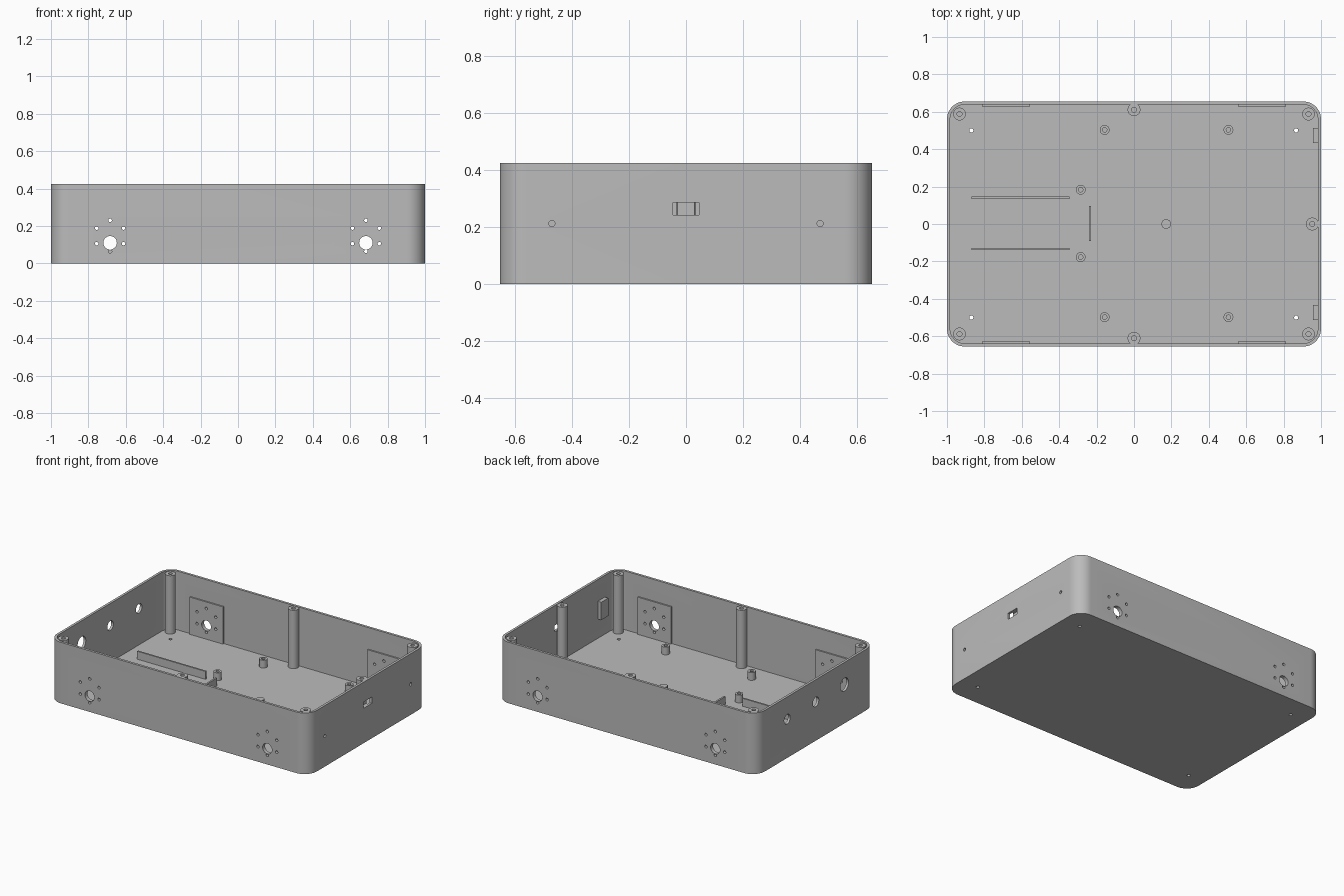
import bpy, bmesh, math
from mathutils import Matrix, Vector

if "Cube" in bpy.data.objects:
    bpy.data.objects.remove(bpy.data.objects["Cube"], do_unlink=True)

# Main sizes
HX, HY, H = 1.0, 0.655, 0.425
WALL, FLOOR, CORNER = 0.017, 0.016, 0.095
MOTOR_X, MOTOR_Z = 0.684, 0.147
BASE = FLOOR - 0.004          # inner parts sink slightly into the floor

grey = bpy.data.materials.new("plain grey")
grey.use_nodes = True
grey.diffuse_color = (0.5, 0.5, 0.5, 1)
grey.node_tree.nodes["Principled BSDF"].inputs["Base Color"].default_value = (0.5, 0.5, 0.5, 1)


def finish(name, bm):
    bmesh.ops.recalc_face_normals(bm, faces=bm.faces)
    me = bpy.data.meshes.new(name)
    bm.to_mesh(me)
    bm.free()
    me.materials.append(grey)
    ob = bpy.data.objects.new(name, me)
    bpy.context.collection.objects.link(ob)
    return ob


def add_box(bm, x0, x1, y0, y1, z0, z1):
    size = Matrix.Diagonal((x1 - x0, y1 - y0, z1 - z0, 1))
    mid = Matrix.Translation(((x0 + x1) / 2, (y0 + y1) / 2, (z0 + z1) / 2))
    bmesh.ops.create_cube(bm, size=1, matrix=mid @ size)


def add_cylinder(bm, centre, r, length, axis="Z", sides=32):
    turn = {"X": Matrix.Rotation(math.pi / 2, 4, "Y"),
            "Y": Matrix.Rotation(math.pi / 2, 4, "X"), "Z": Matrix()}[axis]
    bmesh.ops.create_cone(bm, cap_ends=True, segments=sides, radius1=r, radius2=r,
                          depth=length, matrix=Matrix.Translation(centre) @ turn)


def box(name, *limits):
    bm = bmesh.new()
    add_box(bm, *limits)
    return finish(name, bm)


def rounded_block(name, hx, hy, r, z0, z1, steps=12):
    bm = bmesh.new()
    verts = []
    for q, (sx, sy) in enumerate([(1, 1), (-1, 1), (-1, -1), (1, -1)]):
        for i in range(steps + 1):
            a = (q + i / steps) * math.pi / 2
            verts.append(bm.verts.new((sx * (hx - r) + r * math.cos(a),
                                       sy * (hy - r) + r * math.sin(a), z0)))
    face = bm.faces.new(verts)
    top = bmesh.ops.extrude_face_region(bm, geom=[face])["geom"]
    bmesh.ops.translate(bm, vec=(0, 0, z1 - z0),
                        verts=[v for v in top if isinstance(v, bmesh.types.BMVert)])
    return finish(name, bm)


def bored_post(name, x, y, r, bore, z1, depth, sides=32):
    # Upright post with a blind screw hole in its top
    bm = bmesh.new()
    rings = []
    for rad, z in [(r, BASE), (r, z1), (bore, z1), (bore, z1 - depth)]:
        rings.append([bm.verts.new((x + rad * math.cos(2 * math.pi * i / sides),
                                    y + rad * math.sin(2 * math.pi * i / sides), z))
                      for i in range(sides)])
    for a, b in zip(rings, rings[1:]):
        for i in range(sides):
            j = (i + 1) % sides
            bm.faces.new((a[i], a[j], b[j], b[i]))
    bm.faces.new(rings[0])
    bm.faces.new(rings[-1])
    return finish(name, bm)


def cut(ob, cutter):
    mod = ob.modifiers.new("cut", "BOOLEAN")
    mod.operation, mod.solver, mod.object = "DIFFERENCE", "EXACT", cutter
    bpy.context.view_layer.update()
    deps = bpy.context.evaluated_depsgraph_get()
    me = bpy.data.meshes.new_from_object(ob.evaluated_get(deps))
    ob.modifiers.clear()
    ob.data = me


parts = []

# Open tray
tray = rounded_block("tray", HX, HY, CORNER, 0, H)
cavity = rounded_block("cavity_cutter", HX - WALL, HY - WALL, CORNER - WALL, FLOOR, H + 0.1)
cut(tray, cavity)
parts.append(tray)

# Motor mounting plates inside the long walls
motor_plates = []
for sx, side in ((-1, "right"), (1, "left")):
    for sy, end in ((-1, "front"), (1, "back")):
        xs = sorted((sx * 0.556, sx * 0.812))
        ys = sorted((sy * 0.628, sy * 0.645))
        motor_plates.append(box(f"motor_plate_{end}_{side}", *xs, *ys, BASE, 0.275))
parts += motor_plates

# Motor shaft holes, each with a ring of six screw holes
bm = bmesh.new()
for sx in (-1, 1):
    for sy in (-1, 1):
        x, y = sx * MOTOR_X, sy * 0.65
        add_cylinder(bm, (x, y, 0.11), 0.036, 0.1, "Y")
        for i in range(6):
            a = math.radians(90 + 60 * i)
            add_cylinder(bm, (x + 0.083 * math.cos(a), y, MOTOR_Z + 0.083 * math.sin(a)),
                         0.0095, 0.1, "Y", 16)
motor_cutter = finish("motor_hole_cutter", bm)
for ob in [tray] + motor_plates:
    cut(ob, motor_cutter)

# Slot, end wall holes and floor holes
bm = bmesh.new()
add_box(bm, 0.97, 1.05, -0.045, 0.045, 0.243, 0.287)
for y, r in ((-0.315, 0.045), (0, 0.033), (0.315, 0.033)):
    add_cylinder(bm, (-1, y, 0.27), r, 0.1, "X")
for sy in (-1, 1):
    add_cylinder(bm, (1.01, sy * 0.472, 0.212), 0.011, 0.08, "X", 16)
    for x in (-0.87, 0.867):
        add_cylinder(bm, (x, sy * 0.5, 0), 0.011, 0.1, "Z", 16)
wall_cutter = finish("wall_hole_cutter", bm)
cut(tray, wall_cutter)

# Lid screw posts: four corners, two long sides, one end
for sx, side in ((-1, "right"), (1, "left")):
    for sy, end in ((-1, "front"), (1, "back")):
        parts.append(bored_post(f"corner_post_{end}_{side}", sx * 0.933, sy * 0.588,
                                0.034, 0.013, 0.422, 0.12))
for sy, end in ((-1, "front"), (1, "back")):
    parts.append(bored_post(f"middle_post_{end}", 0, sy * 0.611, 0.034, 0.013, 0.422, 0.12))
end_post = bored_post("end_post", 0.953, 0, 0.034, 0.013, 0.422, 0.12)
cut(end_post, wall_cutter)
parts.append(end_post)

# Circuit board standoffs
for i, (x, y) in enumerate([(-0.157, 0.503), (-0.157, -0.498), (0.505, 0.503),
                            (0.505, -0.498), (-0.285, 0.183), (-0.285, -0.177)]):
    parts.append(bored_post(f"standoff_{i + 1}", x, y, 0.026, 0.012, 0.07, 0.04, 24))

# Solid support peg
bm = bmesh.new()
add_cylinder(bm, (0.172, 0, (BASE + 0.07) / 2), 0.027, 0.07 - BASE, "Z", 8)
parts.append(finish("support_peg", bm))

# Battery rails and stop
parts.append(box("rail_back", -0.87, -0.345, 0.134, 0.146, BASE, 0.071))
parts.append(box("rail_front", -0.87, -0.345, -0.14, -0.128, BASE, 0.071))
parts.append(box("rail_stop", -0.241, -0.229, -0.09, 0.097, BASE, 0.071))

# Sensor pads on the end wall
for sy, end in ((-1, "front"), (1, "back")):
    pad = box(f"wall_pad_{end}", 0.957, 0.99, *sorted((sy * 0.434, sy * 0.512)), 0.15, 0.274)
    cut(pad, wall_cutter)
    parts.append(pad)

# Remove the cutters, then shade smooth with sharp edges
for ob in (cavity, motor_cutter, wall_cutter):
    bpy.data.objects.remove(ob, do_unlink=True)
bpy.ops.object.select_all(action="DESELECT")
for ob in parts:
    ob.select_set(True)
bpy.context.view_layer.objects.active = tray
bpy.ops.object.shade_smooth_by_angle(angle=math.radians(30))
